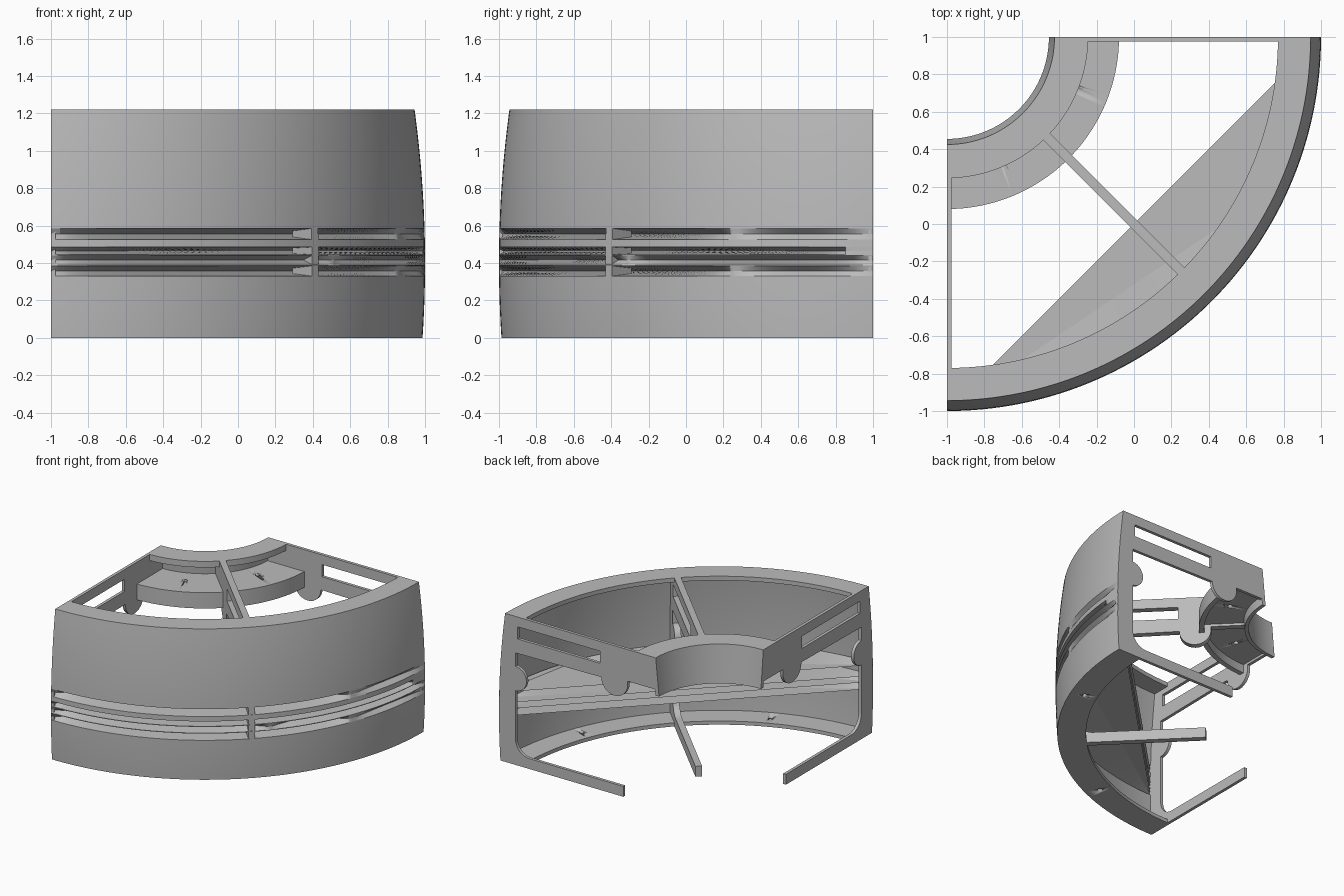
import bpy, bmesh
from math import sin, cos, pi, radians
from mathutils import Matrix, Vector

cube = bpy.data.objects.get("Cube")
if cube:
    bpy.data.objects.remove(cube, do_unlink=True)

grey = bpy.data.materials.new("plain grey")
grey.use_nodes = True
grey.diffuse_color = (0.5, 0.5, 0.5, 1)
grey.node_tree.nodes["Principled BSDF"].inputs["Base Color"].default_value = (0.5, 0.5, 0.5, 1)

CENTRE = Vector((-1, 1, 0))
STEPS = 64
TOP = 1.22
START = -pi / 2


def polar(r, angle, z):
    return CENTRE + Vector((r * cos(angle), r * sin(angle), z))


def shell_radius(z):
    return 2 - 0.083 * (z - 0.4) ** 2


def shell_heights(low, high):
    n = max(1, round((high - low) / 0.05))
    return [low + (high - low) * i / n for i in range(n + 1)]


def finish(name, bm, fix=True):
    if fix:
        bmesh.ops.recalc_face_normals(bm, faces=bm.faces)
    mesh = bpy.data.meshes.new(name)
    bm.to_mesh(mesh)
    bm.free()
    mesh.materials.append(grey)
    obj = bpy.data.objects.new(name, mesh)
    bpy.context.collection.objects.link(obj)
    bpy.ops.object.select_all(action="DESELECT")
    obj.select_set(True)
    bpy.context.view_layer.objects.active = obj
    bpy.ops.object.shade_smooth_by_angle(angle=radians(30))
    return obj


def quarter_ring(name, profile):
    """Sweep a closed (radius, z) profile through the quarter turn."""
    bm = bmesh.new()
    loops = [[bm.verts.new(polar(r, START * (1 - i / STEPS), z)) for r, z in profile]
             for i in range(STEPS + 1)]
    n = len(profile)
    for a, b in zip(loops, loops[1:]):
        for j in range(n):
            k = (j + 1) % n
            bm.faces.new((a[j], a[k], b[k], b[j]))
    bm.faces.new(loops[0])
    bm.faces.new(loops[-1])
    return finish(name, bm)


def ring_box(name, r0, r1, z0, z1):
    return quarter_ring(name, [(r0, z0), (r1, z0), (r1, z1), (r0, z1)])


def drill(obj, radius, z):
    """Two screw holes through a flange."""
    for turn in (22, 67):
        bm = bmesh.new()
        bmesh.ops.create_cone(bm, cap_ends=True, segments=20, radius1=0.02, radius2=0.02, depth=0.3,
                              matrix=Matrix.Translation(polar(radius, -radians(turn), z)))
        cutter = finish("screw_hole_cutter", bm)
        cutter.hide_render = True
        cutter.hide_set(True)
        mod = obj.modifiers.new("screw_hole", "BOOLEAN")
        mod.object = cutter
        mod.solver = "EXACT"


# Curved outer wall, left open where the grooves run
bands = [(0, 0.33), (0.385, 0.39), (0.44, 0.445), (0.485, 0.525), (0.585, TOP)]
for i, (low, high) in enumerate(bands):
    zs = shell_heights(low, high)
    outside = [(shell_radius(z), z) for z in zs]
    inside = [(r - 0.03, z) for r, z in reversed(outside)]
    quarter_ring(f"outer_wall_band_{i + 1}", outside + inside)

# Flanges of the outer wall
ring_box("outer_top_flange", 1.77, 1.94, 1.185, TOP)
drill(ring_box("outer_bottom_flange", 1.77, 1.975, 0, 0.03), 1.87, 0)

# Hub: sloped wall, top flange and stepped lower plate
quarter_ring("hub_wall", [(0.545, 0.91), (0.575, TOP), (0.605, TOP), (0.575, 0.91)])
ring_box("hub_top_flange", 0.575, 0.755, 1.17, TOP)
hub_plate = quarter_ring("hub_lower_plate", [(0.56, 0.98), (0.88, 0.98), (0.88, 0.91),
                                             (0.92, 0.91), (0.92, 1.04), (0.56, 1.04)])
drill(hub_plate, 0.72, 1.0)


# Wedge grooves: lips narrow inward to a bent line, then run on as a thin shelf
def chord_radius(radius, a, b, t):
    return radius * cos((b - a) / 2) / cos(t - (a + b) / 2)


def groove(name, low, high, node_degrees):
    apex = (low + high) / 2
    node = radians(node_degrees)
    radius = shell_radius(apex)
    angles = sorted([START * (1 - i / STEPS) for i in range(STEPS + 1)] + [node])
    bm = bmesh.new()
    rows = []
    for t in angles:
        a, b = (START, node) if t <= node else (node, 0)
        bend = chord_radius(radius, a, b, t)
        shelf = chord_radius(radius, START, 0, t)
        rows.append([bm.verts.new(p) for p in (
            polar(shell_radius(low), t, low), polar(bend, t, apex),
            polar(shell_radius(high), t, high), polar(shelf, t, apex))])
    for p, q in zip(rows, rows[1:]):
        for j, k in ((0, 1), (1, 2), (1, 3)):
            bm.faces.new((p[j], q[j], q[k], p[k]))
    bmesh.ops.remove_doubles(bm, verts=bm.verts, dist=0.0005)
    finish(name, bm, False)


groove("lower_groove", 0.33, 0.385, -22)
groove("lower_middle_groove", 0.39, 0.44, -41)
groove("upper_middle_groove", 0.445, 0.485, -4)
groove("upper_groove", 0.525, 0.585, -22)


# Flat frames: two ends and the diagonal rib
def arc(cx, cy, radius, start, end, n=14):
    return [(cx + radius * cos(radians(start + (end - start) * i / n)),
             cy + radius * sin(radians(start + (end - start) * i / n))) for i in range(n + 1)]


outer_edge = [(shell_radius(z) - 0.002, z) for z in reversed(shell_heights(0, TOP))]
outline = ([(0.58, TOP)] + outer_edge + [(0.87, 0), (0.87, 0.085)]
           + arc(1.72, 0.215, 0.13, -90, 0)
           + arc(1.85, 0.71, 0.1, 270, 90)
           + [(1.85, 0.92)]
           + arc(0.95, 0.93, 0.12, 0, -180)
           + [(0.83, 0.96), (0.555, 0.96)])
slot = [(1.08, 1.04), (1.83, 1.04), (1.83, 1.14), (1.08, 1.14)]


def frame(name, angle, thickness, shift):
    curve = bpy.data.curves.new(name, "CURVE")
    curve.dimensions = "2D"
    curve.fill_mode = "BOTH"
    curve.extrude = thickness / 2
    for points in (outline, slot):
        spline = curve.splines.new("POLY")
        spline.points.add(len(points) - 1)
        for point, (r, z) in zip(spline.points, points):
            point.co = (r, z, 0, 1)
        spline.use_cyclic_u = True
    temp = bpy.data.objects.new(name + "_curve", curve)
    bpy.context.collection.objects.link(temp)
    bpy.context.view_layer.update()
    bm = bmesh.new()
    bm.from_mesh(temp.to_mesh())
    bpy.data.objects.remove(temp, do_unlink=True)
    out = Vector((cos(angle), sin(angle), 0))
    up = Vector((0, 0, 1))
    side = out.cross(up)
    place = Matrix((out, up, side)).transposed().to_4x4()
    place.translation = CENTRE + side * shift
    bmesh.ops.transform(bm, matrix=place, verts=bm.verts)
    bmesh.ops.remove_doubles(bm, verts=bm.verts, dist=0.0001)
    finish(name, bm)


frame("left_end_frame", 0, 0.025, 0.0125)
frame("right_end_frame", START, 0.025, -0.0125)
frame("diagonal_rib", START / 2, 0.05, 0)
